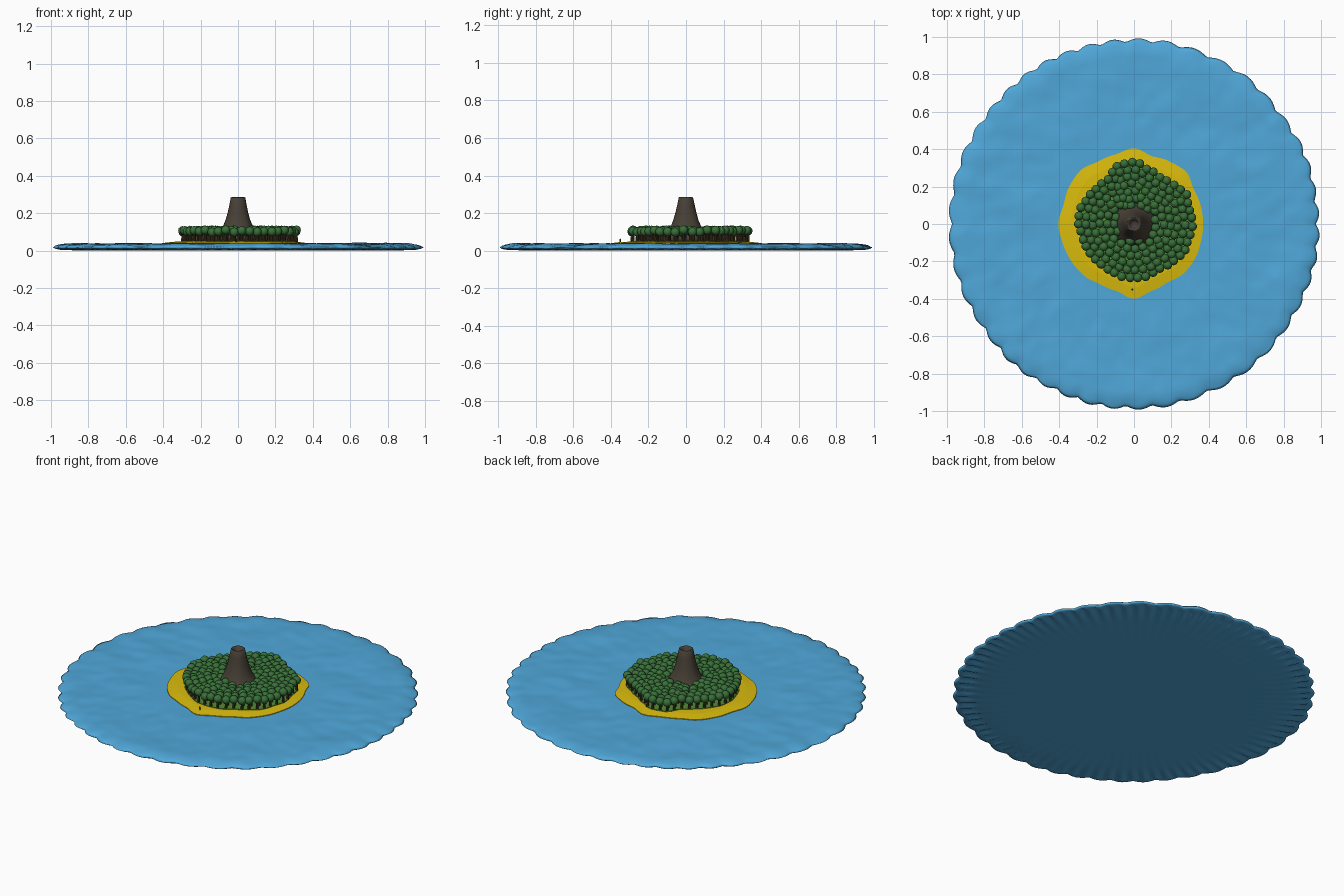
import bpy, bmesh, random
from math import sin, cos, pi, tau, floor, hypot
from mathutils import Matrix, Vector, noise

random.seed(4)
cube = bpy.data.objects.get("Cube")
if cube:
    bpy.data.objects.remove(cube, do_unlink=True)


def material(name, rgb):
    m = bpy.data.materials.new(name)
    m.use_nodes = True
    color = (*rgb, 1)
    m.diffuse_color = color
    bsdf = next(n for n in m.node_tree.nodes if n.type == 'BSDF_PRINCIPLED')
    bsdf.inputs["Base Color"].default_value = color
    return m


WATER = material("water_blue", (0.08, 0.39, 0.70))
SAND = material("sand_yellow", (0.70, 0.50, 0.004))
GRASS = material("grass_green", (0.08, 0.25, 0.03))
LEAF = material("leaf_green", (0.04, 0.16, 0.04))
BARK = material("bark_brown", (0.07, 0.04, 0.02))
ROCK = material("rock_brown", (0.062, 0.050, 0.036))


def finish(name, bm, mat, smooth=True):
    bmesh.ops.recalc_face_normals(bm, faces=bm.faces)
    mesh = bpy.data.meshes.new(name)
    bm.to_mesh(mesh)
    bm.free()
    mesh.materials.append(mat)
    ob = bpy.data.objects.new(name, mesh)
    bpy.context.collection.objects.link(ob)
    for p in mesh.polygons:
        p.use_smooth = smooth
    return ob


def loft(name, mat, rings, n, point, smooth=True):
    """Skin closed rings; point(ring, angle) gives each vertex."""
    bm = bmesh.new()
    loops = [[bm.verts.new(point(r, tau * i / n)) for i in range(n)] for r in rings]
    for a, b in zip(loops, loops[1:]):
        for i in range(n):
            j = (i + 1) % n
            bm.faces.new((a[i], a[j], b[j], b[i]))
    for loop in (loops[0], loops[-1]):
        bm.faces.new(loop)
    return finish(name, bm, mat, smooth)


def radius_at(table, angle):
    """Smooth closed interpolation of evenly spaced radii."""
    t = angle / tau * len(table)
    k = floor(t)
    f = t - k
    a, b = table[k % len(table)], table[(k + 1) % len(table)]
    f = f * f * (3 - 2 * f)
    return a + (b - a) * f


# Sea: a flat, wavy disc with a scalloped rim and a ridged underside
def shore(angle):
    lobes = abs(sin(angle * 22 + sin(angle * 3)))
    return 0.968 + 0.02 * lobes + 0.009 * noise.noise(Vector((cos(angle), sin(angle), 0)) * 3)


def sea_point(ring, angle):
    r, z, wave = ring
    edge = max(0, (r - 0.8) / 0.2)
    rad = r * (1 + (shore(angle) - 1) * edge)
    x, y = rad * cos(angle), rad * sin(angle)
    if wave == "top":
        swell = min(1, max(0, (r - 0.4) / 0.15))
        z += 0.008 * swell * noise.noise(Vector((x * 5, y * 5, 1)))
        z += 0.004 * swell * noise.noise(Vector((x * 12, y * 12, 5)))
    elif wave == "ridge":
        z += 0.009 * edge * (1 + sin(angle * 90 + sin(angle * 5)))
    return x, y, z


top_rings = [(0.2 + 0.025 * i, 0.036, "top") for i in range(30)]
rim_rings = [(0.95, 0.033, "top"), (0.975, 0.029, "top"), (0.992, 0.024, "top"),
             (1.005, 0.017, "rim"), (0.99, 0.009, "rim")]
under_rings = [(0.96, 0.003, "ridge"), (0.92, 0.002, "ridge"), (0.86, 0.001, "ridge"),
               (0.8, 0, "ridge"), (0.4, 0, "flat")]
loft("sea", WATER, top_rings + rim_rings + under_rings, 360, sea_point)

# Beach and grass: thin slabs with irregular outlines, every 15 degrees
BEACH = [.37, .37, .37, .395, .385, .375, .405, .385, .385, .405, .40, .39,
         .405, .395, .39, .385, .37, .37, .40, .37, .36, .375, .375, .37]
WOODS = [.335, .33, .345, .32, .31, .325, .355, .35, .30, .30, .31, .32,
         .32, .31, .31, .30, .30, .31, .31, .31, .30, .31, .33, .325]


def slab(name, mat, table, rings):
    def point(ring, angle):
        r = radius_at(table, angle) * ring[0]
        return r * cos(angle), r * sin(angle), ring[1]
    loft(name, mat, rings, 96, point, smooth=False)


slab("beach", SAND, BEACH, [(1.0, 0.02), (1.0, 0.040), (0.85, 0.047), (0.6, 0.049)])
slab("grass", GRASS, WOODS, [(0.95, 0.042), (0.95, 0.051), (0.8, 0.054)])

# Volcano: flared cone with a crater
CONE = [(0.135, 0.045), (0.115, 0.085), (0.092, 0.11), (0.078, 0.135), (0.066, 0.165),
        (0.055, 0.205), (0.046, 0.245), (0.038, 0.283), (0.034, 0.286), (0.026, 0.278),
        (0.018, 0.255), (0.010, 0.25)]


def cone_point(ring, angle):
    r, z = ring
    r *= 1 + 0.05 * noise.noise(Vector((cos(angle) * 2, sin(angle) * 2, z * 8)))
    return r * cos(angle), r * sin(angle), z


loft("volcano", ROCK, CONE, 32, cone_point)

# Forest: trees planted along rings that shrink from the woods outline
spots = []
inset = 0.024
while inset < 0.26:
    path = []
    for i in range(720):
        a = tau * i / 720
        r = radius_at(WOODS, a) - inset
        path.append((r * cos(a), r * sin(a)))
    length = sum(hypot(p[0] - q[0], p[1] - q[1]) for p, q in zip(path, path[1:]))
    step = length / max(1, round(length / 0.043))
    walked = random.random() * step
    for p, q in zip(path, path[1:]):
        walked += hypot(p[0] - q[0], p[1] - q[1])
        if walked >= step:
            walked -= step
            if hypot(*p) > 0.095:
                spots.append(p)
    inset += 0.038

crowns, trunks = bmesh.new(), bmesh.new()
for x, y in spots:
    x += random.uniform(-0.003, 0.003)
    y += random.uniform(-0.003, 0.003)
    z = 0.098 + random.uniform(0, 0.012)
    bmesh.ops.create_icosphere(crowns, subdivisions=2, radius=0.0245,
                               matrix=Matrix.Translation((x, y, z)))
    bmesh.ops.create_cone(trunks, cap_ends=True, segments=8, radius1=0.008, radius2=0.006,
                          depth=0.05, matrix=Matrix.Translation((x, y, 0.068)))
finish("tree_crowns", crowns, LEAF)
finish("tree_trunks", trunks, BARK, smooth=False)

# Small lone plant on the front beach
stem, tuft = bmesh.new(), bmesh.new()
bmesh.ops.create_cone(stem, cap_ends=True, segments=8, radius1=0.004, radius2=0.003,
                      depth=0.018, matrix=Matrix.Translation((-0.01, -0.35, 0.05)))
bmesh.ops.create_icosphere(tuft, subdivisions=1, radius=0.005,
                           matrix=Matrix.Translation((-0.01, -0.35, 0.06)))
finish("beach_plant_stem", stem, BARK, smooth=False)
finish("beach_plant_tuft", tuft, LEAF)
